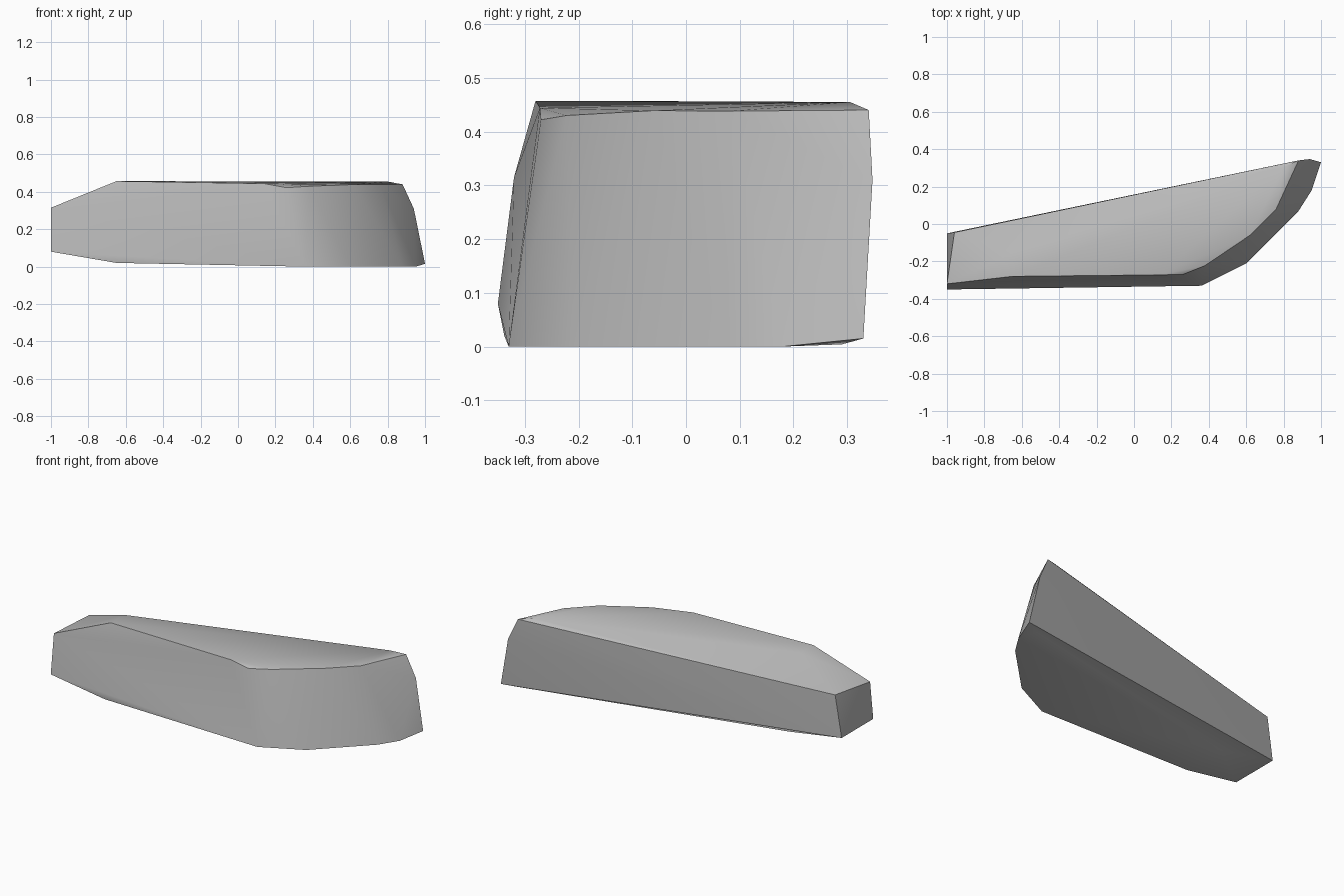
import bpy
import bmesh
import math

default_cube = bpy.data.objects.get("Cube")
if default_cube:
    bpy.data.objects.remove(default_cube, do_unlink=True)


def make_material(name, colour):
    material = bpy.data.materials.new(name)
    material.use_nodes = True
    material.diffuse_color = colour
    shader = material.node_tree.nodes["Principled BSDF"]
    shader.inputs["Base Color"].default_value = colour
    return material


def make_hull(name, outlines, material):
    """Wrap the corner outlines of a faceted stone in one convex skin."""
    bm = bmesh.new()
    for outline in outlines:
        for corner in outline:
            bm.verts.new(corner)
    skin = bmesh.ops.convex_hull(bm, input=bm.verts[:])
    spare = {g for g in skin["geom_interior"] + skin["geom_unused"]
             if isinstance(g, bmesh.types.BMVert)}
    bmesh.ops.delete(bm, geom=list(spare), context="VERTS")
    bmesh.ops.recalc_face_normals(bm, faces=bm.faces[:])
    mesh = bpy.data.meshes.new(name)
    bm.to_mesh(mesh)
    bm.free()
    mesh.materials.append(material)
    stone = bpy.data.objects.new(name, mesh)
    bpy.context.collection.objects.link(stone)
    return stone


# Underside: flat under the curved nose, rising toward the narrow end
underside = [
    (-1, -.35, .08), (-.65, -.338, .02), (.36, -.33, 0), (.6, -.21, 0),
    (.88, .07, 0), (.95, .18, 0), (1, .33, .015), (.92, .29, .004),
    (-.65, -.06, .02), (-1, -.05, .08),
]

# Shoulder: narrow end corners, bulging rear tip and rear bevel edge
shoulder = [
    (-1, -.32, .315), (-.96, -.045, .33), (.94, .347, .31), (.88, .34, .44),
]

# Top: straight front rim, rounded nose rim and rear ridge
top = [
    (-.65, -.28, .457), (.14, -.272, .444), (.26, -.27, .422),
    (.38, -.222, .43), (.62, -.06, .439), (.76, .08, .438),
    (.8, .305, .455), (-.65, -.155, .457),
]

stone_grey = make_material("stone grey", (.5, .5, .5, 1))
rock = make_hull("rock_slab", (underside, shoulder, top), stone_grey)

# Soft facets with crisp rims
bpy.ops.object.select_all(action="DESELECT")
rock.select_set(True)
bpy.context.view_layer.objects.active = rock
bpy.ops.object.shade_smooth_by_angle(angle=math.radians(35))
